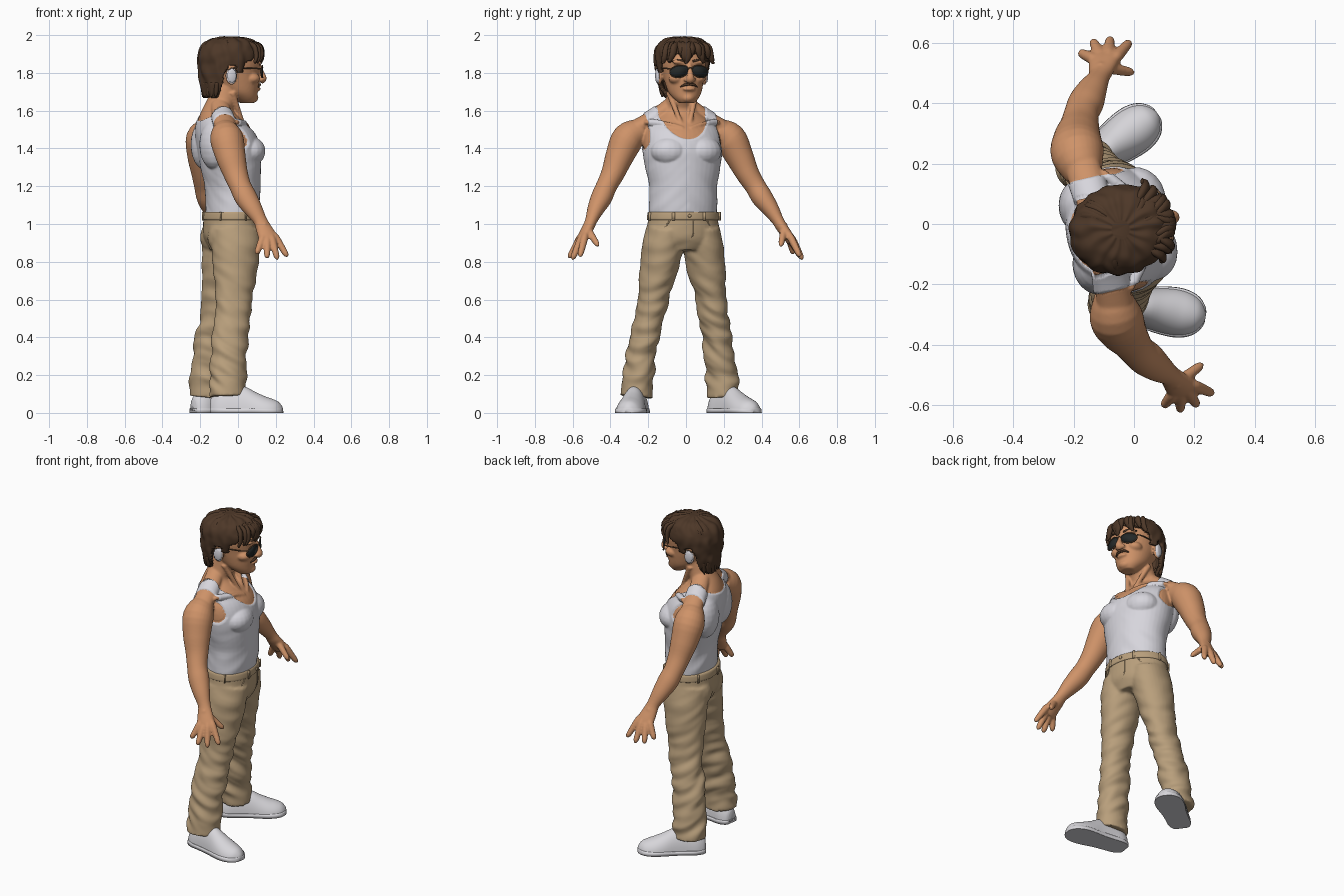
import bpy, bmesh, math, random
from mathutils import Vector, Matrix, noise

if "Cube" in bpy.data.objects:
    bpy.data.objects.remove(bpy.data.objects["Cube"])

random.seed(4)
X, Z = Vector((1, 0, 0)), Vector((0, 0, 1))
# The figure is modelled symmetric, facing +x, then turned a little
TURN = Matrix.Translation((0, -0.008, 0)) @ Matrix.Rotation(math.radians(13.3), 4, 'Z')


def material(name, r, g, b):
    m = bpy.data.materials.new(name)
    m.diffuse_color = (r, g, b, 1)
    m.use_nodes = True
    m.node_tree.nodes["Principled BSDF"].inputs["Base Color"].default_value = m.diffuse_color
    return m


SKIN = material("tan skin", 0.62, 0.29, 0.14)
WHITE = material("white cotton", 0.68, 0.67, 0.72)
SHOE = material("white canvas", 0.68, 0.67, 0.70)
KHAKI = material("khaki cloth", 0.48, 0.345, 0.20)
HAIR = material("dark brown hair", 0.075, 0.039, 0.021)
LENS = material("black lens", 0.018, 0.022, 0.022)
FRAME = material("bronze frame", 0.13, 0.075, 0.04)


def lerp(table, t):
    for (a, fa), (b, fb) in zip(table, table[1:]):
        if t <= b:
            return fa + (fb - fa) * max(0, (t - a) / (b - a))
    return table[-1][1]


def spline(rows, sub):
    out = []
    for i in range(len(rows) - 1):
        p = [rows[max(0, min(len(rows) - 1, i + k))] for k in (-1, 0, 1, 2)]
        for j in range(sub):
            t = j / sub
            out.append([0.5 * (2 * b + (c - a) * t + (2 * a - 5 * b + 4 * c - d) * t * t
                               + (3 * b - a - 3 * c + d) * t ** 3) for a, b, c, d in zip(*p)])
    return out + [list(rows[-1])]


def sweep(bm, rows, n=20, sub=4, ref=X, flat=False, mirror=False):
    """Skin elliptical rings (x, y, z, radius along ref, other radius)."""
    for s in ((1, -1) if mirror else (1,)):
        pts = spline([(r[0], r[1] * s, *r[2:]) for r in rows], sub)
        rings = []
        for i, p in enumerate(pts):
            t = Vector(pts[min(i + 1, len(pts) - 1)][:3]) - Vector(pts[max(i - 1, 0)][:3])
            t = Z if flat else t.normalized()
            u = (ref - t * ref.dot(t)).normalized()
            v = t.cross(u)
            a, b = max(p[3], 0.001), max(p[4], 0.001)
            rings.append([bm.verts.new(Vector(p[:3]) + u * a * math.cos(k * math.tau / n)
                                       + v * b * math.sin(k * math.tau / n)) for k in range(n)])
        for r, q in zip(rings, rings[1:]):
            for k in range(n):
                bm.faces.new((r[k], r[(k + 1) % n], q[(k + 1) % n], q[k]))
        bm.faces.new(rings[0][::-1])
        bm.faces.new(rings[-1])


def ball(bm, c, r, mirror=False):
    for s in ((1, -1) if mirror else (1,)):
        m = Matrix.Translation((c[0], c[1] * s, c[2])) @ Matrix.Diagonal((*r, 1))
        bmesh.ops.create_uvsphere(bm, u_segments=20, v_segments=12, radius=1, matrix=m)


def make(name, bm, mats, voxel=0, smooth=0, thick=0):
    bmesh.ops.recalc_face_normals(bm, faces=bm.faces)
    me = bpy.data.meshes.new(name)
    bm.to_mesh(me)
    bm.free()
    ob = bpy.data.objects.new(name, me)
    bpy.context.collection.objects.link(ob)
    if voxel:
        m = ob.modifiers.new("blend", 'REMESH')
        m.mode, m.voxel_size = 'VOXEL', voxel
    if smooth:
        m = ob.modifiers.new("soften", 'SMOOTH')
        m.factor, m.iterations = 0.5, smooth
    if thick:
        m = ob.modifiers.new("thickness", 'SOLIDIFY')
        m.thickness, m.offset = thick, -1
    if ob.modifiers:
        dg = bpy.context.evaluated_depsgraph_get()
        new = bpy.data.meshes.new_from_object(ob.evaluated_get(dg))
        ob.modifiers.clear()
        ob.data = new
    ob.data.materials.clear()
    for m in mats:
        ob.data.materials.append(m)
    ob.data.polygons.foreach_set("use_smooth", [True] * len(ob.data.polygons))
    return ob


# Body: torso, neck, head, arms and hands blended into one skin
bm = bmesh.new()
sweep(bm, [(-.035, 0, 1.02, .13, .172), (-.03, 0, 1.1, .135, .178), (-.03, 0, 1.2, .14, .175),
           (-.04, 0, 1.3, .153, .195), (-.05, 0, 1.4, .16, .208), (-.07, 0, 1.48, .15, .2),
           (-.095, 0, 1.54, .12, .165), (-.11, 0, 1.6, .085, .1), (-.085, 0, 1.66, .08, .08),
           (-.06, 0, 1.74, .075, .075)], n=40, flat=True)
sweep(bm, [(-.11, .05, 1.63, .05, .04), (-.115, .13, 1.57, .055, .042), (-.12, .23, 1.51, .06, .045)], mirror=True)
ball(bm, (.035, .085, 1.385), (.085, .1, .075), True)    # chest
ball(bm, (-.15, .1, 1.42), (.075, .09, .13), True)       # shoulder blades
sweep(bm, [(.05, .02, 1.505, .012, .012), (.015, .1, 1.53, .012, .012), (-.06, .2, 1.54, .012, .012)], ref=Z, mirror=True)
sweep(bm, [(-.05, .075, 1.7, .016, .016), (.025, .02, 1.52, .012, .012)], mirror=True)
sweep(bm, [(-.12, .2, 1.5, .06, .06), (-.127, .275, 1.455, .088, .085), (-.117, .325, 1.36, .08, .075),
           (-.1, .365, 1.27, .066, .062), (-.083, .405, 1.2, .058, .055), (-.06, .437, 1.14, .06, .056),
           (-.03, .475, 1.08, .05, .045), (0, .507, 1.02, .037, .032), (.012, .525, .985, .042, .03),
           (.03, .56, .93, .052, .026), (.036, .575, .9, .045, .02)], n=28, mirror=True)
FINGERS = [((.075, .562, .925), (.128, .6, .825)), ((.05, .578, .915), (.067, .627, .81)),
           ((.022, .58, .91), (.008, .632, .818)), ((-.004, .572, .92), (-.042, .603, .84)),
           ((.03, .535, .975), (.117, .496, .882))]
for a, b in FINGERS:
    a, b = Vector(a), Vector(b)
    sweep(bm, [(*a.lerp(b, t), r, r) for t, r in
               ((-.25, .014), (0, .02), (.5, .018), (.85, .015), (1, .005))], n=12, mirror=True)
sweep(bm, [(.05, 0, 1.64, .035, .04), (.035, 0, 1.665, .066, .066), (.01, 0, 1.7, .095, .088),
           (-.01, 0, 1.75, .122, .101), (-.028, 0, 1.8, .14, .11), (-.03, 0, 1.86, .148, .118),
           (-.033, 0, 1.92, .135, .11), (-.035, 0, 1.965, .08, .07)], n=36, flat=True)
ball(bm, (.08, 0, 1.668), (.03, .036, .026))             # chin
ball(bm, (.108, 0, 1.715), (.014, .034, .011))           # lips
ball(bm, (.06, .06, 1.77), (.045, .04, .03), True)       # cheeks
ball(bm, (.098, .045, 1.858), (.02, .045, .014), True)   # brow
sweep(bm, [(.108, 0, 1.85, .014, .014), (.124, 0, 1.805, .016, .015), (.136, 0, 1.77, .02, .022),
           (.122, 0, 1.752, .014, .02)], n=14)
ball(bm, (.122, .02, 1.764), (.016, .012, .012), True)   # nostrils
ball(bm, (-.065, .122, 1.785), (.032, .015, .05), True)  # ears
body = make("body_and_vest", bm, [SKIN, WHITE], voxel=.006, smooth=5)


def vest(p):
    """Positive inside the sleeveless vest: arm holes, scooped neck."""
    y = abs(p.y)
    hole = lerp([(1.3, .25), (1.36, .222), (1.43, .19), (1.5, .182), (1.57, .192)], p.z)
    depth = lerp([(-.14, .055), (-.06, .15)], p.x)
    neck = math.hypot(y / .128, min(0, p.z - 1.6) / depth) - 1
    return min(hole - y, neck * min(.128, depth))


me = body.data
for v in me.vertices:                                    # tidy vest edges
    f = vest(v.co)
    if abs(f) < .004:
        g = Vector([(vest(v.co + e * .001) - f) / .001 for e in (X, Vector((0, 1, 0)), Z)])
        if g.length > .1:
            v.co -= g * f / g.length_squared
value = [vest(v.co) for v in me.vertices]
normals = [v.normal.copy() for v in me.vertices]
for p in me.polygons:
    p.material_index = int(sum(value[i] for i in p.vertices) > 0)
for v, f, n in zip(me.vertices, value, normals):         # cloth thickness and soft creases
    if f > .0015:
        crease = noise.noise(Vector((v.co.x * 7, v.co.y * 7, v.co.z * 16 + abs(v.co.y) * 14)))
        v.co += n * (.006 + .005 * crease * lerp([(1.1, 1), (1.4, .3)], v.co.z))

# Trousers: pelvis and two legs blended, then creased
bm = bmesh.new()
sweep(bm, [(-.035, 0, 1.065, .145, .182), (-.035, 0, 1.0, .148, .19), (-.035, 0, .93, .145, .198),
           (-.035, 0, .86, .115, .15)], n=40, flat=True)
ball(bm, (-.085, .085, .93), (.1, .09, .1), True)
sweep(bm, [(-.035, .095, .97, .135, .1), (-.038, .11, .87, .13, .108), (-.045, .132, .75, .117, .098),
           (-.057, .153, .63, .102, .083), (-.065, .172, .53, .096, .078), (-.088, .195, .4, .094, .077),
           (-.102, .215, .28, .096, .08), (-.108, .23, .16, .097, .083), (-.11, .236, .085, .099, .086)],
      n=32, mirror=True)
trousers = make("trousers", bm, [KHAKI], voxel=.008, smooth=4)
me = trousers.data
normals = [v.normal.copy() for v in me.vertices]
for v, n in zip(me.vertices, normals):
    x, y, z = v.co
    amp = lerp([(.09, .006), (.16, .016), (.4, .014), (.6, .011), (.75, .007), (.9, .005), (1.02, 0)], z)
    v.co += n * amp * noise.noise(Vector((x * 8, y * 8 + 3, z * 19 + x * 9 + abs(y) * 8)))

# Waistband, fly, pocket seams and hems
bm = bmesh.new()
sweep(bm, [(-.035, 0, 1.022, .1515, .191), (-.035, 0, 1.03, .154, .193), (-.035, 0, 1.055, .152, .19),
           (-.035, 0, 1.064, .148, .186)], n=56, flat=True)
for k in range(7):
    a = (k + .5) * math.tau / 7
    sweep(bm, [(-.035 + .155 * math.cos(a), .194 * math.sin(a), z, .005, .009) for z in (1.018, 1.064)], n=8, sub=1)
ball(bm, (.119, 0, 1.043), (.006, .009, .009))
sweep(bm, [(.111, .022, 1.02, .004, .003), (.111, .022, .95, .004, .003), (.1, 0, .91, .004, .003)], n=8)
sweep(bm, [(.088, .1, 1.02, .004, .004), (.074, .125, .985, .004, .004), (.02, .18, .955, .004, .004)], n=8, mirror=True)
make("waistband_and_seams", bm, [KHAKI])

# Shoes: toed-out rounded uppers on flat soles
for side, s in (("left", 1), ("right", -1)):
    for part, grow in (("upper", 0), ("sole", .005)):
        bm = bmesh.new()
        rows = [(0, .028, .075), (.012, .045, .095), (.05, .06, .125), (.11, .062, .145), (.18, .066, .14),
                (.24, .075, .11), (.29, .078, .088), (.33, .071, .074), (.36, .055, .06), (.38, .03, .038),
                (.386, .012, .02)]
        sweep(bm, [(d, 0, 0, h, w + grow) for d, w, h in rows], n=36, ref=Z)
        for v in bm.verts:
            w = v.co.z
            v.co.z = min(max(w, 0), .024) if grow else max(w, .012)
        ang = math.radians(22.5)
        bm.transform(Matrix.Translation((-.195, .2 * s, 0)) @ Matrix.Rotation(ang * s, 4, 'Z'))
        make(f"{side}_shoe_{part}", bm, [SHOE])

# Hair: a ridged cap trimmed along the hairline, plus loose locks
bm = bmesh.new()
sweep(bm, [(-.14, 0, 1.67, .045, .07), (-.112, 0, 1.72, .088, .108), (-.075, 0, 1.78, .134, .132),
           (-.055, 0, 1.84, .158, .145), (-.047, 0, 1.9, .167, .149), (-.042, 0, 1.95, .147, .13),
           (-.042, 0, 1.98, .1, .09), (-.045, 0, 1.992, .03, .03)], n=96, sub=8, flat=True)
LINE = [(-.125, 1.66), (-.105, 1.8), (-.085, 1.838), (-.045, 1.838), (-.035, 1.8), (-.005, 1.8),
        (.01, 1.85), (.06, 1.88), (.12, 1.905)]
bmesh.ops.delete(bm, geom=[f for f in bm.faces if f.calc_center_median().z < lerp(LINE, f.calc_center_median().x)],
                 context='FACES')
for v in bm.verts:
    d = v.co - Vector((-.045, 0, 1.84))
    a = math.atan2(d.y, d.x)
    wave = math.sin(13 * a + 16 * d.z + 3 * noise.noise(v.co * 12)) * .5 + noise.noise(v.co * 22)
    v.co += d.normalized() * .006 * wave * lerp([(0, .2), (.09, 1)], math.hypot(d.x, d.y))
make("hair_cap", bm, [HAIR], thick=.022)
bm = bmesh.new()
for k in range(13):                                      # fringe curls
    y = -.115 + .23 * k / 12
    x = -.045 + .17 * math.sqrt(1 - (y / .152) ** 2)
    w, dz = random.uniform(-.03, .03), random.uniform(-.02, .015)
    sweep(bm, [(x - .055, y * .75 - w, 1.955, .012, .016), (x - .006, y * .9 + w * .3, 1.94, .014, .019),
               (x + .004, y + w * .5, 1.905 + dz, .012, .017), (x - .004, y + w, 1.875 + dz, .008, .011),
               (x - .002, y + w * 1.5, 1.868 + dz, .002, .003)], n=10)
for k in range(14):                                      # sweeping crown locks
    a = random.uniform(-2.6, 2.6)
    c, s = math.cos(a), math.sin(a)
    rows = [(.05, 1.98), (.1, 1.966), (.136, 1.935), (.152, 1.885)]
    sweep(bm, [(-.045 + r * math.cos(a + i * .12), r * .9 * math.sin(a + i * .12), z, q, q)
               for i, ((r, z), q) in enumerate(zip(rows, (.006, .015, .016, .004)))], n=10, ref=Vector((-s, c, .3)))
for k in range(9):                                       # nape tips
    a = math.pi + (k - 4) * .27
    c, s = math.cos(a), math.sin(a)
    sweep(bm, [(-.09 + .1 * c, .11 * s, 1.75, .014, .016), (-.1 + .085 * c, .1 * s, 1.7, .012, .014),
               (-.1 + .09 * c, .1 * s, 1.672, .003, .003)], n=10)
make("hair_locks", bm, [HAIR])

# Moustache and eyebrows
bm = bmesh.new()
sweep(bm, [(.116, 0, 1.739, .006, .006), (.113, .025, 1.737, .007, .007), (.1, .046, 1.726, .003, .003)], n=10, ref=Z, mirror=True)
sweep(bm, [(.118, .018, 1.862, .006, .005), (.108, .055, 1.868, .006, .006), (.082, .088, 1.86, .003, .004)], n=10, ref=Z, mirror=True)
make("moustache_and_eyebrows", bm, [HAIR])


# Sunglasses: teardrop lenses, thin rims, bridge and side arms
def rim(k, n, s, dx=0):
    a = k * math.tau / n
    y = .056 + .047 * math.cos(a) - .008 * math.sin(a)
    z = 1.812 + .037 * math.sin(a) * (1 if math.sin(a) < 0 else .75)
    return Vector((.131 - 2.6 * y * y + dx, y * s, z))


lens, frame = bmesh.new(), bmesh.new()
for s in (1, -1):
    front = [lens.verts.new(rim(k, 28, s)) for k in range(28)]
    back = [lens.verts.new(rim(k, 28, s, -.007)) for k in range(28)]
    lens.faces.new(front)
    lens.faces.new(back[::-1])
    for k in range(28):
        j = (k + 1) % 28
        lens.faces.new((front[j], front[k], back[k], back[j]))
    sweep(frame, [(*rim(k, 28, s, -.003), .004, .003) for k in range(29)], n=8, sub=1)
sweep(frame, [(.13, -.014, 1.822, .003, .003), (.134, 0, 1.828, .003, .003), (.13, .014, 1.822, .003, .003)], n=8)
sweep(frame, [(.1, .102, 1.822, .004, .003), (.06, .119, 1.824, .004, .003), (-.05, .128, 1.826, .004, .003),
              (-.085, .13, 1.815, .004, .003)], n=8, ref=Z, mirror=True)
make("sunglass_lenses", lens, [LENS])
make("sunglass_frame", frame, [FRAME])

# Turn the whole figure
for ob in bpy.context.collection.objects:
    ob.data.transform(TURN)
